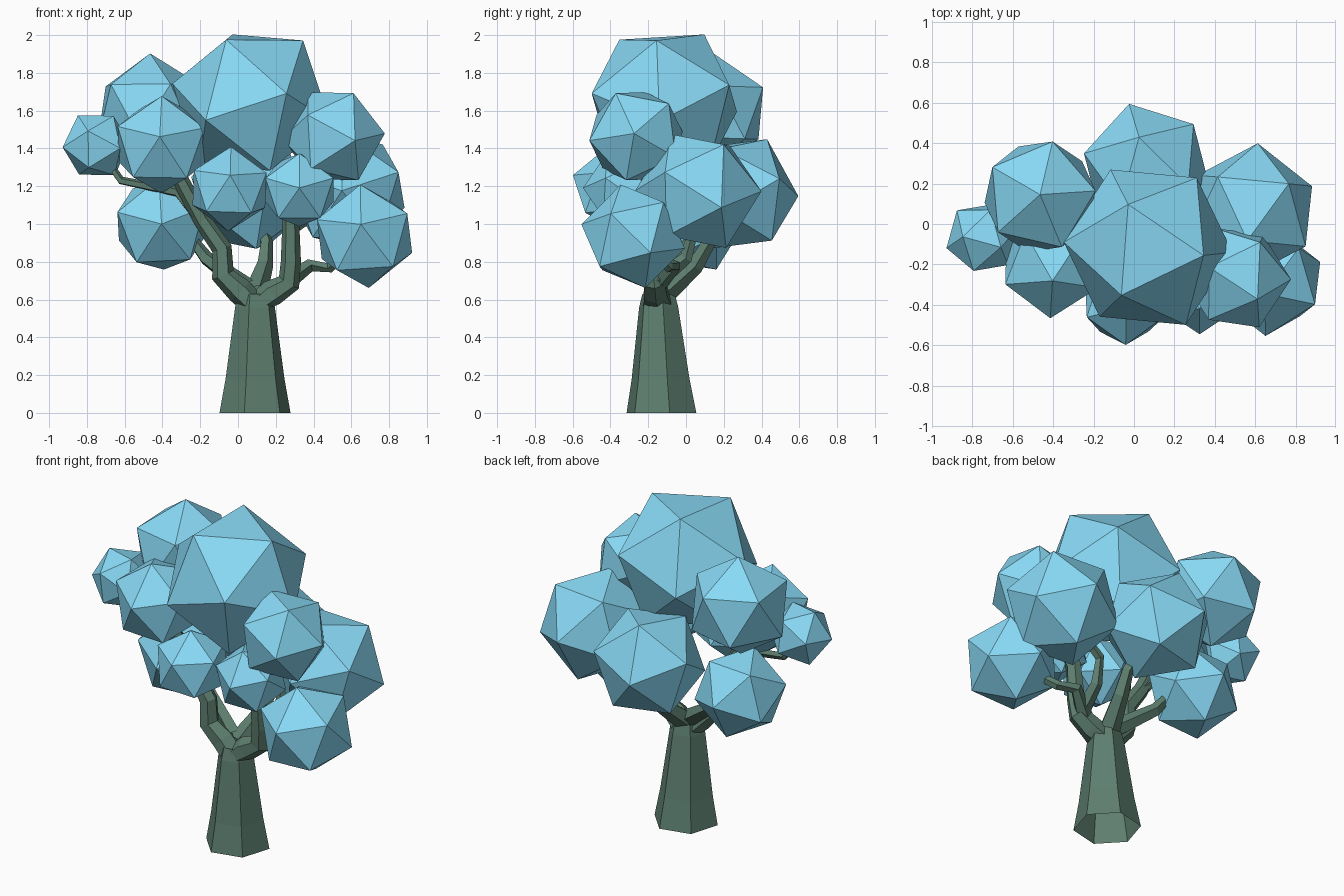
import bpy, bmesh, math
from mathutils import Vector, Matrix

if "Cube" in bpy.data.objects:
    bpy.data.objects.remove(bpy.data.objects["Cube"])


def material(name, color):
    m = bpy.data.materials.new(name)
    m.diffuse_color = (*color, 1)
    m.use_nodes = True
    m.node_tree.nodes["Principled BSDF"].inputs["Base Color"].default_value = m.diffuse_color
    return m


LEAF = material("leaf_blue", (0.25, 0.70, 0.92))
BARK = material("bark_green", (0.11, 0.21, 0.16))


def finish(bm, name, mat):
    bmesh.ops.recalc_face_normals(bm, faces=bm.faces)
    me = bpy.data.meshes.new(name)
    bm.to_mesh(me)
    bm.free()
    me.materials.append(mat)
    bpy.context.collection.objects.link(bpy.data.objects.new(name, me))


def frame(a, b):
    """Orthonormal basis with first axis along a and b in its plane."""
    a = a.normalized()
    c = a.cross(b).normalized()
    return Matrix((a, c.cross(a), c)).transposed()


def leaf_ball(name, centre, r, azimuth, elevation, roll):
    """Icosahedron with one corner aimed by azimuth and elevation, then rolled."""
    az, el, ro = (math.radians(d) for d in (azimuth, elevation, roll))
    tip = Vector((math.cos(el) * math.cos(az), math.cos(el) * math.sin(az), math.sin(el)))
    side = Vector((-math.sin(az), math.cos(az), 0))
    neighbour = tip.cross(side) * math.cos(ro) + side * math.sin(ro)
    bm = bmesh.new()
    bmesh.ops.create_icosphere(bm, subdivisions=1, radius=r)
    bm.verts.ensure_lookup_table()
    v = bm.verts[0]
    n = v.link_edges[0].other_vert(v)
    rot = frame(tip, neighbour) @ frame(v.co, n.co).transposed()
    bm.transform(Matrix.Translation(centre) @ rot.to_4x4())
    finish(bm, name, LEAF)


def tube(name, pts, radii, sides, phase=0.0):
    """Open-ended faceted limb that follows pts with a radius at each point."""
    pts = [Vector(p) for p in pts]
    bm = bmesh.new()
    rings = []
    t_old, u = Vector((0, 0, 1)), Vector((math.cos(phase), math.sin(phase), 0))
    for i, p in enumerate(pts):
        t = (pts[min(i + 1, len(pts) - 1)] - pts[max(i - 1, 0)]).normalized()
        if i == 0 and sides == 6:
            t = Vector((0, 0, 1))
        u = t_old.rotation_difference(t) @ u
        w = t.cross(u)
        t_old = t
        angles = [math.tau * k / sides for k in range(sides)]
        rings.append([bm.verts.new(p + radii[i] * (u * math.cos(a) + w * math.sin(a))) for a in angles])
    for r0, r1 in zip(rings, rings[1:]):
        for k in range(sides):
            j = (k + 1) % sides
            bm.faces.new((r0[k], r0[j], r1[j], r1[k]))
    finish(bm, name, BARK)


# Foliage: centre, radius, then corner azimuth, elevation and roll in degrees
crown = {
    "top": ((.07, -.115, 1.643), .43, 115, 57, 35),
    "back_left": ((-.465, .135, 1.595), .308, 90, 88, -23),
    "far_left": ((-.75, -.068, 1.417), .186, -105, 24, -35),
    "front_left": ((-.405, -.2, 1.42), .27, -92, 9, 1),
    "low_left": ((-.405, .04, 1), .27, -90, 0, -3),
    "front": ((-.045, -.385, 1.185), .226, -89, 19, 2),
    "front_small": ((.325, -.335, 1.18), .211, -90, 3, 0),
    "right": ((.505, -.265, 1.465), .273, -2, 3, -25),
    "low_right": ((.67, -.28, .935), .282, -94, 13, -4),
    "back_right": ((.581, .065, 1.175), .336, 36, 47, -21),
    "back": ((.061, .276, 1.159), .33, 105, -2, -1),
}
for part, spec in crown.items():
    leaf_ball("crown_" + part, *spec)

# Trunk: flared six-sided column
tube("trunk", [(.09, -.13, 0), (.09, -.135, .18), (.09, -.145, .56), (.09, -.145, .63)],
     [.193, .16, .108, .09], 6, math.radians(13))

# Branches: each leaves the fork, bends, and ends inside its foliage ball
branches = {
    "front_left": (.09, [(.09, -.15, .56), (.01, -.16, .645), (-.08, -.17, .73), (-.085, -.17, .87), (-.19, -.17, 1.02)]),
    "far_left": (.04, [(-.19, -.17, 1.02), (-.32, -.14, 1.17), (-.62, -.09, 1.23)]),
    "low_left": (.055, [(.05, -.12, .66), (-.17, -.02, .82), (-.23, 0, .9)]),
    "right": (.09, [(.09, -.15, .56), (.18, -.16, .635), (.27, -.165, .69), (.28, -.18, .8), (.28, -.2, 1.02)]),
    "low_right": (.05, [(.24, -.15, .68), (.38, -.06, .78), (.49, -.09, .77)]),
    "back": (.065, [(.09, -.12, .63), (.14, .05, .78), (.15, .12, .9)]),
    "back_right": (.05, [(.27, -.15, .7), (.28, 0, .82), (.29, .04, .97)]),
}
for part, (r, path) in branches.items():
    path = path + [crown[part][0]]
    # taper to half the starting radius
    radii = [r * (1 - .55 * (i / (len(path) - 1)) ** .6) for i in range(len(path))]
    tube("branch_" + part, path, radii, 6 if len(path) > 5 else 5)
